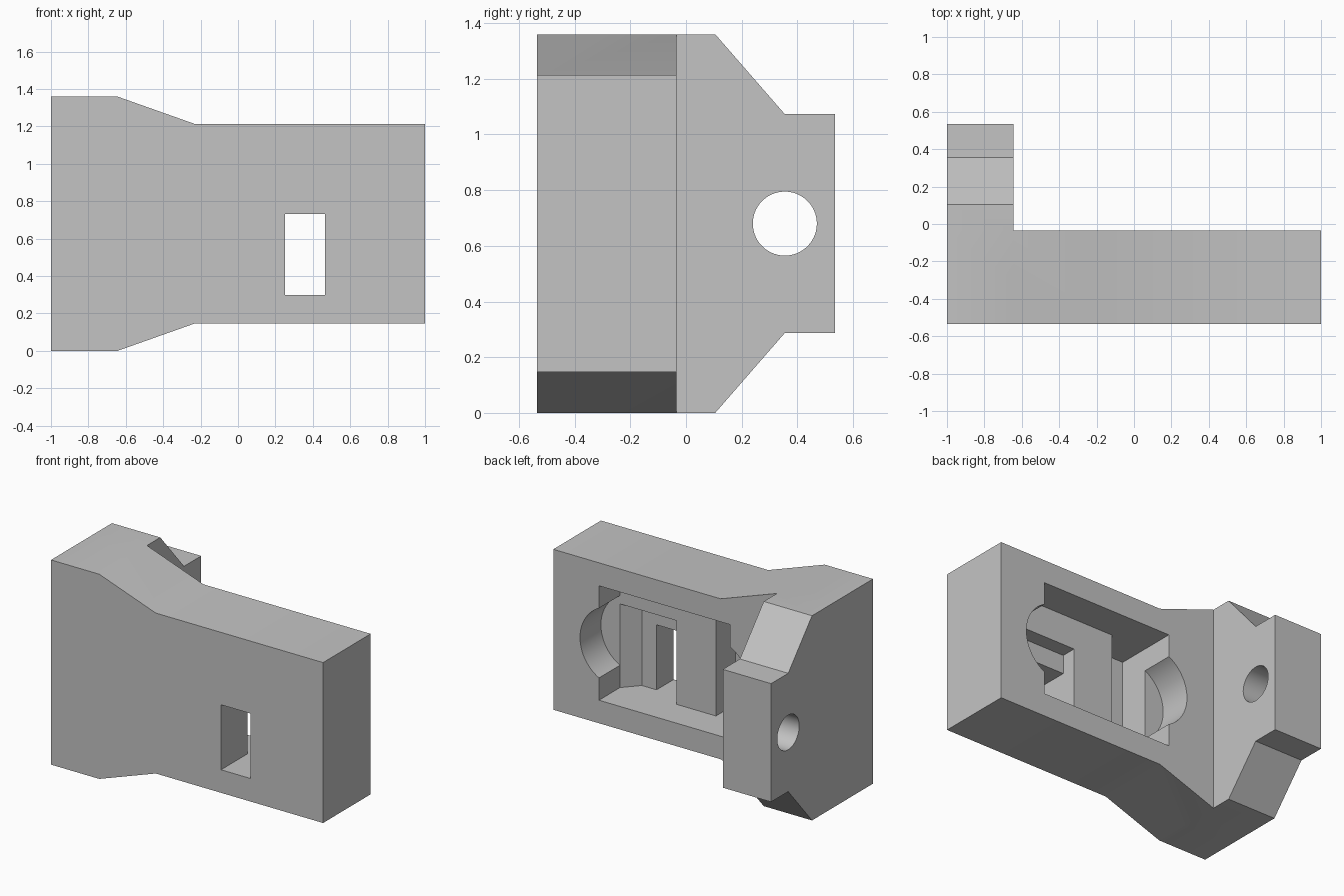
import bpy, bmesh, math
from mathutils import Vector

if "Cube" in bpy.data.objects:
    bpy.data.objects.remove(bpy.data.objects["Cube"], do_unlink=True)

grey = bpy.data.materials.new("plain_grey")
grey.use_nodes = True
grey.diffuse_color = (0.55, 0.55, 0.55, 1)
grey.node_tree.nodes["Principled BSDF"].inputs["Base Color"].default_value = (0.55, 0.55, 0.55, 1)


def prism(name, points, axis, start, end):
    """Extrude a 2D outline along an axis; outline uses the other two axes in order."""
    def place(p, depth):
        co = list(p)
        co.insert("xyz".index(axis), depth)
        return Vector(co)
    bm = bmesh.new()
    face = bm.faces.new([bm.verts.new(place(p, start)) for p in points])
    extruded = bmesh.ops.extrude_face_region(bm, geom=[face])["geom"]
    moved = [v for v in extruded if isinstance(v, bmesh.types.BMVert)]
    bmesh.ops.translate(bm, verts=moved, vec=place((0, 0), end - start))
    bmesh.ops.recalc_face_normals(bm, faces=bm.faces)
    mesh = bpy.data.meshes.new(name)
    bm.to_mesh(mesh)
    bm.free()
    mesh.materials.append(grey)
    obj = bpy.data.objects.new(name, mesh)
    bpy.context.collection.objects.link(obj)
    return obj


def rect(a0, a1, b0, b1):
    return [(a0, b0), (a1, b0), (a1, b1), (a0, b1)]


def circle(a, b, radius, sides=64):
    turns = [2 * math.pi * (i + 0.5) / sides for i in range(sides)]
    return [(a + radius * math.cos(t), b + radius * math.sin(t)) for t in turns]


def combine(target, tool, operation):
    """Apply a boolean and discard the tool."""
    mod = target.modifiers.new(tool.name, "BOOLEAN")
    mod.operation, mod.solver, mod.object = operation, "EXACT", tool
    bpy.ops.object.select_all(action="DESELECT")
    bpy.context.view_layer.objects.active = target
    target.select_set(True)
    bpy.ops.object.modifier_apply(modifier=mod.name)
    bpy.data.objects.remove(tool, do_unlink=True)


MID = 0.68          # height of the symmetry plane
FRONT, BACK = -0.535, -0.035
FLOOR = -0.255      # floor of the main recess
LOW, HIGH = 0.30, 1.06


def mirrored(half):
    """Complete an outline by reflecting its lower half about the mid height."""
    return half + [(a, 2 * MID - z) for a, z in reversed(half)]


# Main plate, flaring taller towards one end
body = prism("mounting_bracket",
             mirrored([(-1, 0), (-0.645, 0), (-0.23, 0.147), (1, 0.147)]),
             "y", FRONT, BACK)

# Rear lug with sloped shoulders
lug = prism("rear_lug",
            mirrored([(-0.3, 0), (0.105, 0), (0.355, 0.287), (0.535, 0.287)]),
            "x", -1, -0.645)
combine(body, lug, "UNION")

# Pin hole through the lug
combine(body, prism("pin_hole", circle(0.355, MID, 0.115), "x", -1.2, -0.4), "DIFFERENCE")

# Rectangular recess in the back with a rounded bay at each end
combine(body, prism("recess", rect(-0.30, 0.664, LOW, HIGH), "y", FLOOR, 0.1), "DIFFERENCE")
for side in (-1, 1):
    bay = prism("round_bay", circle(0.182 + side * 0.36, MID, 0.262), "y", FLOOR, 0.1)
    combine(body, bay, "DIFFERENCE")

# Deep full-height trough near the lug
combine(body, prism("trough", rect(-0.30, -0.042, LOW, HIGH), "y", -0.462, -0.2), "DIFFERENCE")

# Shallow inner pocket with one slanted wall
pocket = [(0.25, -0.2), (0.25, -0.355), (0.573, -0.355), (0.664, FLOOR), (0.664, -0.2)]
combine(body, prism("inner_pocket", pocket, "z", LOW, 0.856), "DIFFERENCE")

# Window through to the front face
combine(body, prism("window", rect(0.25, 0.465, LOW, 0.732), "y", -0.7, -0.3), "DIFFERENCE")

# Smooth the round walls, keep edges sharp
body.select_set(True)
bpy.context.view_layer.objects.active = body
bpy.ops.object.shade_smooth_by_angle(angle=math.radians(20))
